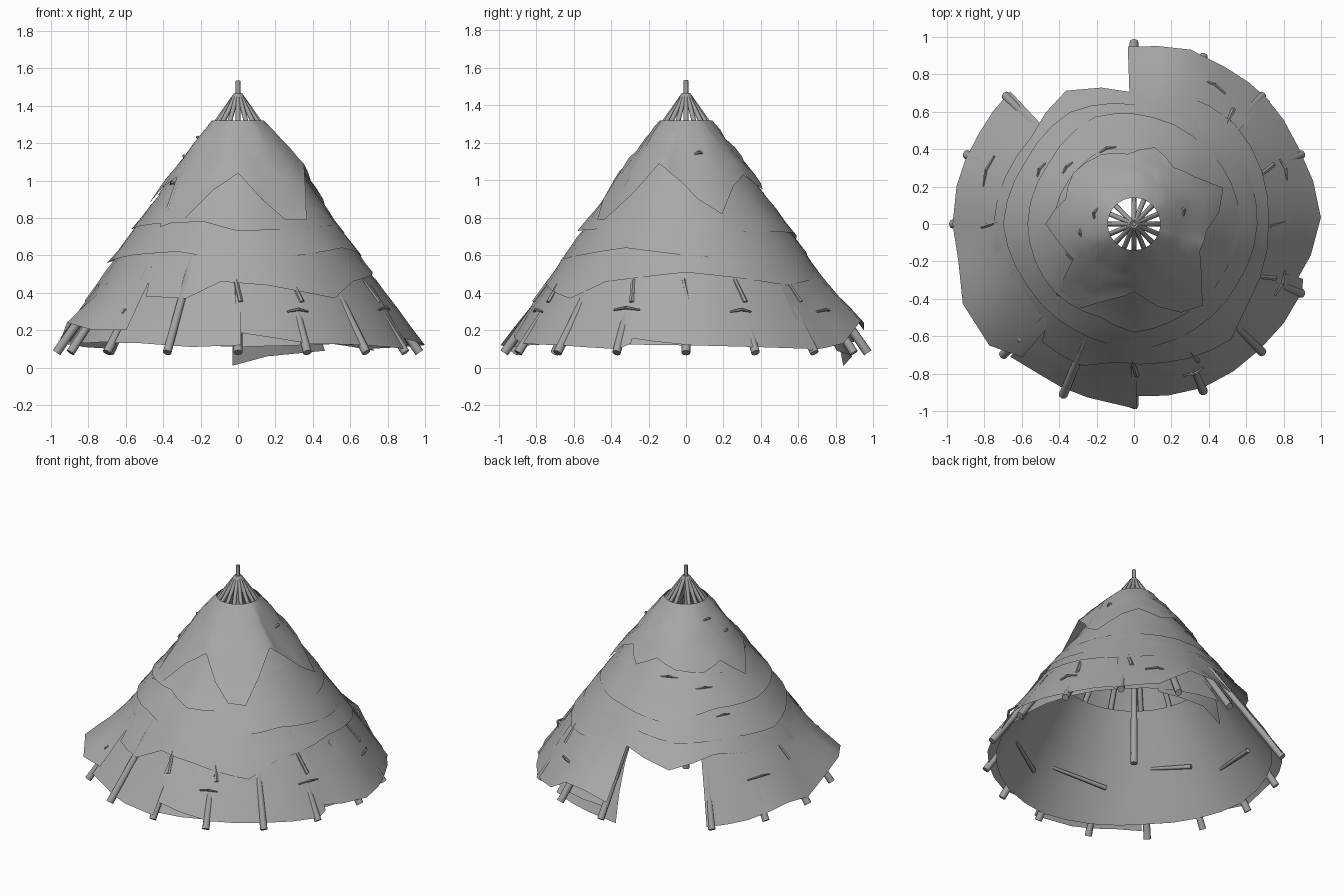
import bpy, bmesh, math, random
from mathutils import Vector

random.seed(4)
APEX, FOOT, REACH = 1.46, 0.08, 0.96

# Dull grey for hides, a little darker for wood
hide_mat = bpy.data.materials.new("hide")
hide_mat.diffuse_color = (0.40, 0.40, 0.40, 1)
wood_mat = bpy.data.materials.new("wood")
wood_mat.diffuse_color = (0.36, 0.36, 0.36, 1)


def cone(z):
    return 0.015 + REACH * (APEX - z) / (APEX - FOOT)


def polar(deg, r, z):
    a = math.radians(deg)
    return Vector((r * math.cos(a), r * math.sin(a), z))


def rod(name, p, q, r1, r2, sides=8):
    p, q = Vector(p), Vector(q)
    bpy.ops.mesh.primitive_cone_add(vertices=sides, radius1=r1, radius2=r2,
                                    depth=(q - p).length, location=(p + q) / 2)
    ob = bpy.context.object
    ob.name = name
    ob.data.materials.append(wood_mat)
    ob.rotation_euler = (q - p).to_track_quat('Z', 'Y').to_euler()
    bpy.ops.object.shade_smooth_by_angle(angle=math.radians(50))


def skin(name, top, hem, closed, top_gap=0.026, rows=5, wobble=0.005, power=1.6, least=-1):
    """Hide draped on the cone; hem is a list of (angle, z, radius)."""
    bm = bmesh.new()
    cols = []
    for i in range(len(hem) - 1):
        (a, z, r), (b, z2, r2) = hem[i], hem[i + 1]
        n = max(1, round((b - a) / 11))
        for k in range(n):
            t = k / n
            cols.append((a + (b - a) * t, z + (z2 - z) * t, r + (r2 - r) * t))
    if not closed:
        cols.append(hem[-1])
    grid = []
    for a, z, r in cols:
        col = []
        flare = max(r - cone(z), least) - top_gap
        for j in range(rows + 1):
            t = j / rows
            zz = top + (z - top) * t
            rr = cone(zz) + top_gap + flare * t ** power
            if 0 < j < rows:
                rr += random.uniform(-wobble, wobble)
            col.append(bm.verts.new(polar(a, rr, zz)))
        grid.append(col)
    n = len(grid)
    for i in range(n if closed else n - 1):
        c, d = grid[i], grid[(i + 1) % n]
        for j in range(rows):
            bm.faces.new((c[j], c[j + 1], d[j + 1], d[j]))
    me = bpy.data.meshes.new(name)
    bm.to_mesh(me)
    bm.free()
    me.materials.append(hide_mat)
    ob = bpy.data.objects.new(name, me)
    bpy.context.collection.objects.link(ob)
    for p in me.polygons:
        p.use_smooth = True


# Pole frame, with one pole left out for the doorway; a few poles stand proud
for i in range(16):
    if i != 5:
        a = i * 22.5
        out = 0.02 if i in (10, 11) else 0
        rod("pole", polar(a, 0.97 + out, FOOT), polar(a, 0.012, APEX), 0.024, 0.012)
rod("centre_pole", (0, 0, FOOT), (0, 0, 1.535), 0.024, 0.012)

# Inner lining hiding the poles from inside
skin("lining", 0.75, [(136, .14, .90), (180, .12, .91), (225, .14, .90), (270, .11, .92),
     (315, .13, .90), (360, .12, .91), (405, .12, .91), (448, .14, .90)], False, -0.03)

# Lowest hides, in overlapping panels around the doorway
skin("lower_hide_left", 0.6, [(133, .10, .97), (150, .11, .96), (168, .16, .97),
     (180, .13, .97), (192, .17, .96), (205, .24, 1.01), (220, .20, 1.01), (230, .2, .93)], False)
skin("lower_hide_front", 0.6, [(227, .13, .97), (237, .13, .95), (255, .11, .96),
     (271, .12, .99)], False, 0.008)
skin("lower_hide_front_right", 0.6, [(269, .19, .92), (293, .13, .95), (315, .12, .95),
     (338, .10, .97), (342, .13, .95)], False)
skin("lower_hide_right", 0.6, [(336, .17, .91), (350, .14, .96), (362, .12, 1.0),
     (385, .11, .97), (405, .10, .98)], False, 0.03)
skin("lower_hide_back", 0.6, [(402, .09, .98), (420, .13, .97), (432, .25, .98),
     (442, .24, .96), (452, .2, .95)], False, 0.03)
skin("door_side_hide", 0.5, [(420, .09, .93), (440, .06, .90),
     (452, .01, .84)], False, -0.015)

# Rings of hides stepping upward
skin("second_tier", 0.76, [(-180, .45, .74), (-157, .42, .76), (-140, .52, .69),
     (-132, .54, .68), (-128, .38, .79), (-110, .37, .80), (-97, .46, .73), (-78, .44, .74),
     (-50, .37, .80), (-35, .46, .74), (0, .51, .72), (22, .48, .74), (45, .44, .76),
     (70, .48, .74), (90, .52, .70), (117, .43, .80), (140, .5, .72), (180, .45, .74)],
     True, 0.03, least=.034)
skin("third_tier", 0.9, [(-180, .56, .70), (-150, .60, .66), (-120, .62, .65),
     (-90, .57, .66), (-60, .60, .65), (-30, .64, .64), (0, .60, .66), (30, .57, .67),
     (60, .60, .65), (90, .62, .64), (120, .57, .69), (150, .58, .67), (180, .56, .70)],
     True, 0.03, least=.036)
skin("fourth_tier", 1.05, [(-180, .74, .57), (-140, .77, .56), (-110, .78, .53),
     (-90, .73, .58), (-60, .74, .55), (-25, .76, .55), (0, .72, .57), (45, .73, .56),
     (80, .72, .58), (110, .68, .61), (145, .75, .56), (180, .74, .57)], True, 0.028, least=.038)
skin("fifth_tier", 1.2, [(-180, .92, .43), (-135, .94, .41), (-105, .95, .41),
     (-95, 1.04, .34), (-80, 1.04, .34), (-70, .94, .41), (0, .94, .41), (50, .92, .42),
     (90, .88, .45), (135, .94, .42), (180, .92, .43)], True, 0.024)

# Ragged cap hide under the smoke hole
skin("cap_hide", 1.32, [(-180, .88, .45), (-165, .97, .40), (-150, 1.02, .37),
     (-138, .75, .55), (-122, .80, .52), (-108, .95, .40), (-90, 1.04, .36), (-74, .9, .45),
     (-62, .79, .53), (-50, .79, .57), (-38, .93, .46), (-22, 1.09, .38), (-5, 1.0, .39),
     (8, .9, .46), (22, .82, .51), (38, .97, .41), (55, 1.03, .36), (75, .95, .40),
     (95, 1.02, .36), (115, .97, .39), (140, .95, .41), (160, 1.0, .39), (180, .88, .46)],
     True, 0.028, 7, 0.010, 0.9, 0.055)

# Bent sticks holding the hides: (angle, z, half-span in degrees)
for a, z, s in [(-68, .30, 4), (-22, .31, 5), (20, .30, 4), (60, .30, 5), (72, .38, 4),
                (160, .33, 6), (15, 1.14, 5), (110, .92, 8), (140, .86, 8),
                (165, 1.22, 8), (190, 1.12, 7), (205, .98, 6), (150, .70, 5)]:
    r = cone(z) + 0.03
    m = polar(a, r + 0.012, z + 0.012)
    rod("hide_pin", polar(a - s, r, z), m, 0.006, 0.009, 6)
    rod("hide_pin", m, polar(a + s, r, z), 0.009, 0.005, 6)
rod("tied_branch", (-0.79, -0.36, 0.33), (-0.60, -0.62, 0.29), 0.012, 0.022)

# Short slanted pegs just below the second tier
for a in (-90, -66, -22, 0, 22, 48, 180):
    rod("slanted_peg", polar(a - 1, cone(.47) + .02, .47), polar(a + 1, cone(.35) + .022, .35),
        0.012, 0.014, 6)

# Cross branches lashed to the inside of the frame
for a, z, s in [(-100, .32, 16), (-60, .28, 14), (-150, .4, 12), (170, .3, 14), (-15, .34, 14)]:
    r = cone(z) - 0.05
    rod("inner_branch", polar(a - s, r, z), polar(a + s, r, z + .04), 0.016, 0.01)
